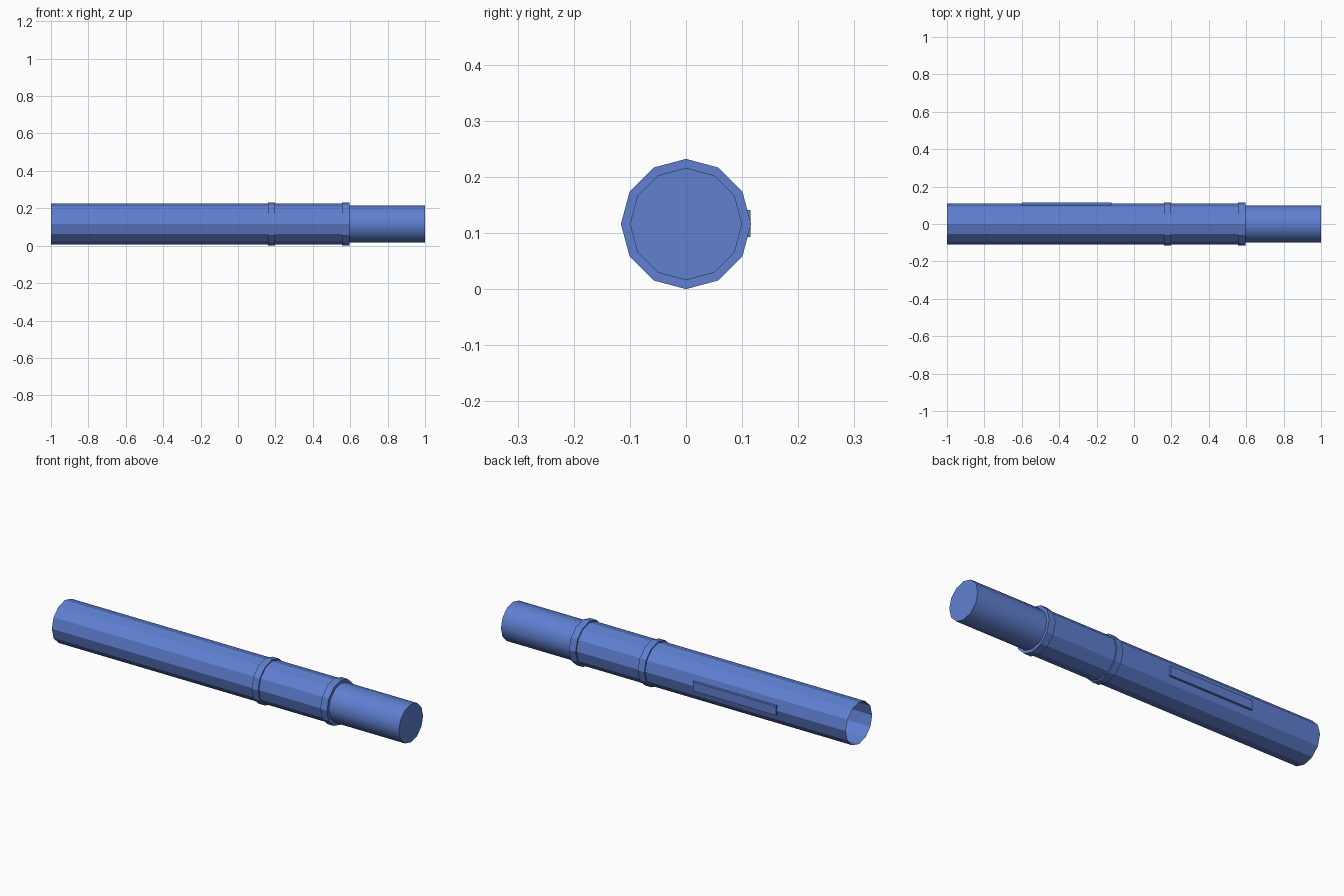
import bpy
import bmesh
from math import sin, cos, pi, radians

if "Cube" in bpy.data.objects:
    bpy.data.objects.remove(bpy.data.objects["Cube"])

SIDES = 12
AXIS_Z = 0.116
COLLAR_R, BARREL_R, TIP_R = 0.116, 0.109, 0.1

blue = bpy.data.materials.new("blue")
blue.use_nodes = True
colour = (0.115, 0.215, 0.64, 1)
blue.diffuse_color = colour
blue.node_tree.nodes["Principled BSDF"].inputs["Base Color"].default_value = colour


def finish(name, bm):
    mesh = bpy.data.meshes.new(name)
    bm.to_mesh(mesh)
    bm.free()
    mesh.materials.append(blue)
    obj = bpy.data.objects.new(name, mesh)
    bpy.context.collection.objects.link(obj)
    return obj


def lathe(name, profile, cap_end=False):
    """Turn (x, radius) points about the long axis, with a corner at the top."""
    bm = bmesh.new()
    rings = []
    for x, r in profile:
        angles = [2 * pi * i / SIDES for i in range(SIDES)]
        rings.append([bm.verts.new((x, r * sin(a), AXIS_Z + r * cos(a))) for a in angles])
    for a, b in zip(rings, rings[1:]):
        for i in range(SIDES):
            j = (i + 1) % SIDES
            bm.faces.new((a[i], b[i], b[j], a[j]))
    if cap_end:
        bm.faces.new(rings[-1])
    bmesh.ops.recalc_face_normals(bm, faces=bm.faces)
    # make the outer wall face away from the axis
    wall = max(bm.faces, key=lambda f: f.calc_center_median().z)
    if wall.normal.z < 0:
        bmesh.ops.reverse_faces(bm, faces=bm.faces)
    return finish(name, bm)


# Barrel, open at the rear end
lathe("barrel", [(-1, BARREL_R), (0.56, BARREL_R)])

# Raised collars
for name, start, end, inner in (("middle_collar", 0.16, 0.197, BARREL_R),
                                ("end_collar", 0.557, 0.595, TIP_R)):
    lathe(name, [(start, inner), (start, COLLAR_R), (end, COLLAR_R), (end, inner)])

# Narrow tip with a closed end and a smooth wall
tip = lathe("tip", [(0.56, TIP_R), (1, TIP_R)], cap_end=True)
bpy.ops.object.select_all(action="DESELECT")
tip.select_set(True)
bpy.context.view_layer.objects.active = tip
bpy.ops.object.shade_smooth_by_angle(angle=radians(35))

# Thin plate along the back
bm = bmesh.new()
bmesh.ops.create_cube(bm, size=1)
bmesh.ops.scale(bm, verts=bm.verts, vec=(0.48, 0.014, 0.048))
bmesh.ops.translate(bm, verts=bm.verts, vec=(-0.36, 0.108, 0.117))
finish("side_plate", bm)
